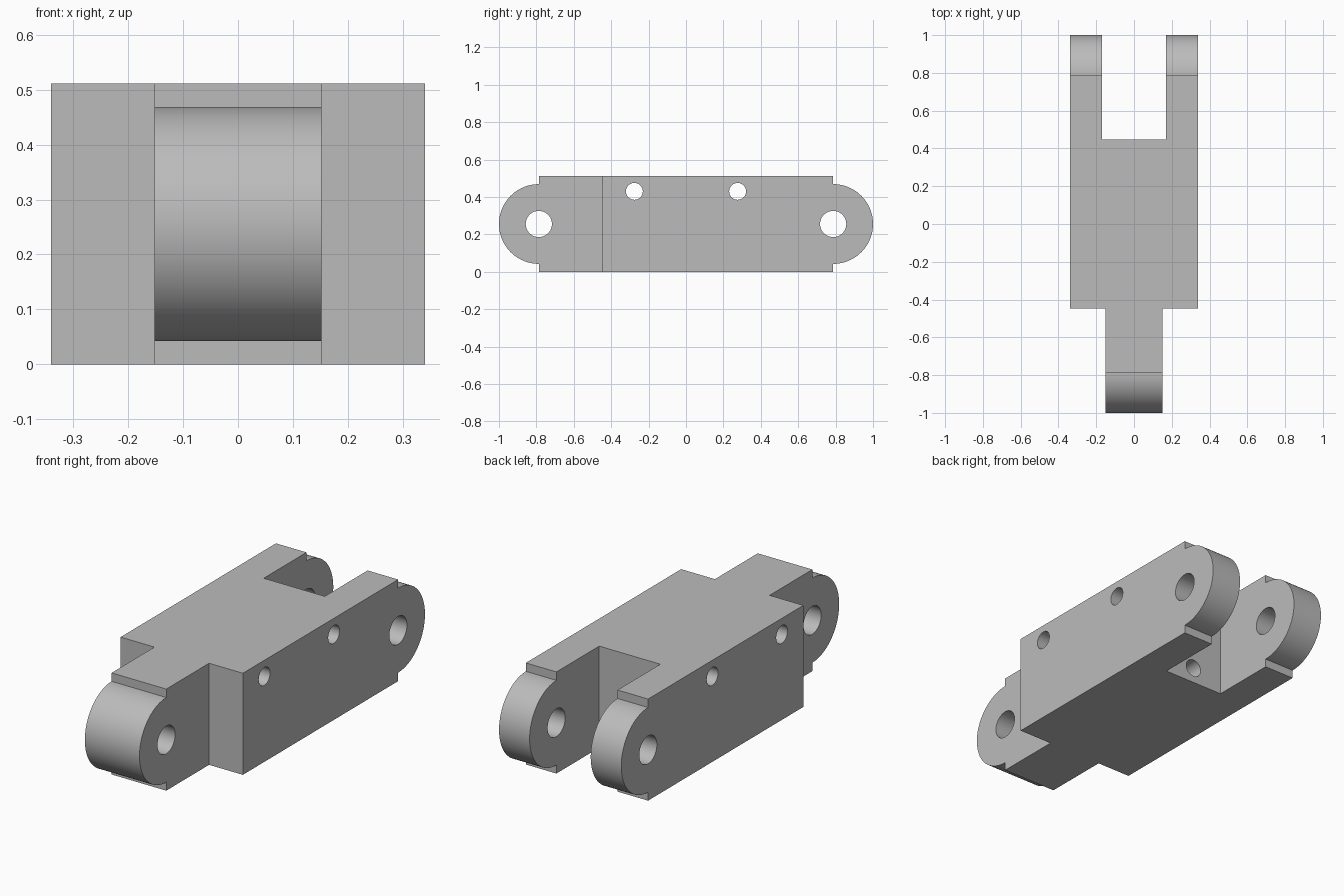
import bpy
import bmesh
from math import pi, sin, cos
from mathutils import Matrix, Vector

old = bpy.data.objects.get("Cube")
if old:
    bpy.data.objects.remove(old, do_unlink=True)

HALF_W, HEIGHT = 0.34, 0.511
MID_Z, PIN_Y, ROUND_R = HEIGHT / 2, 0.787, 0.213
SHOULDER_Y, TONGUE_X, SLOT_X = 0.447, 0.152, 0.17

grey = bpy.data.materials.new("plain grey")
grey.use_nodes = True
colour = (0.5, 0.5, 0.5, 1)
grey.diffuse_color = colour
grey.node_tree.nodes["Principled BSDF"].inputs["Base Color"].default_value = colour


def make_object(name, bm):
    bmesh.ops.recalc_face_normals(bm, faces=bm.faces)
    mesh = bpy.data.meshes.new(name)
    bm.to_mesh(mesh)
    bm.free()
    mesh.materials.append(grey)
    obj = bpy.data.objects.new(name, mesh)
    bpy.context.collection.objects.link(obj)
    return obj


def box(name, low, high):
    bm = bmesh.new()
    low, high = Vector(low), Vector(high)
    size = Matrix.Diagonal((*(high - low), 1))
    bmesh.ops.create_cube(bm, size=1, matrix=Matrix.Translation((low + high) / 2) @ size)
    return make_object(name, bm)


def rod(name, centre, radius, length, axis):
    bm = bmesh.new()
    turn = Matrix.Rotation(pi / 2, 4, axis)
    bmesh.ops.create_cone(bm, cap_ends=True, segments=48, radius1=radius, radius2=radius,
                          depth=length, matrix=Matrix.Translation(centre) @ turn)
    return make_object(name, bm)


# Side silhouette with a stepped round at each end, extruded across the width
profile = []
for s in (1, -1):
    profile.append((s * PIN_Y, MID_Z - s * MID_Z))
    for i in range(49):
        a = -pi / 2 + pi * i / 48
        profile.append((s * (PIN_Y + ROUND_R * cos(a)), MID_Z + s * ROUND_R * sin(a)))
    profile.append((s * PIN_Y, MID_Z + s * MID_Z))
bm = bmesh.new()
side = bm.faces.new([bm.verts.new((-HALF_W, y, z)) for y, z in profile])
moved = bmesh.ops.extrude_face_region(bm, geom=[side])["geom"]
bmesh.ops.translate(bm, vec=(2 * HALF_W, 0, 0),
                    verts=[v for v in moved if isinstance(v, bmesh.types.BMVert)])
link = make_object("hinge_link", bm)

# Fork slot at the back, shoulders beside the front tongue
cutters = [box("slot_cutter", (-SLOT_X, SHOULDER_Y, -1), (SLOT_X, 2, 1))]
for s in (1, -1):
    xs = sorted((s * TONGUE_X, s * 1))
    cutters.append(box("shoulder_cutter", (xs[0], -2, -1), (xs[1], -SHOULDER_Y, 1)))
    # Hinge pin holes and small cross holes
    cutters.append(rod("pin_hole_cutter", (0, s * PIN_Y, MID_Z), 0.07, 2, 'Y'))
    cutters.append(rod("cross_hole_cutter", (0, s * 0.276, 0.43), 0.045, 2, 'Y'))
# Blind hole in the slot wall
cutters.append(rod("blind_hole_cutter", (0, SHOULDER_Y, 0.08), 0.045, 0.8, 'X'))

bpy.ops.object.select_all(action='DESELECT')
bpy.context.view_layer.objects.active = link
link.select_set(True)
for cutter in cutters:
    mod = link.modifiers.new("cut", 'BOOLEAN')
    mod.operation, mod.solver, mod.object = 'DIFFERENCE', 'EXACT', cutter
    bpy.ops.object.modifier_apply(modifier=mod.name)
    bpy.data.objects.remove(cutter, do_unlink=True)

bpy.ops.object.shade_smooth_by_angle(angle=pi / 6)
